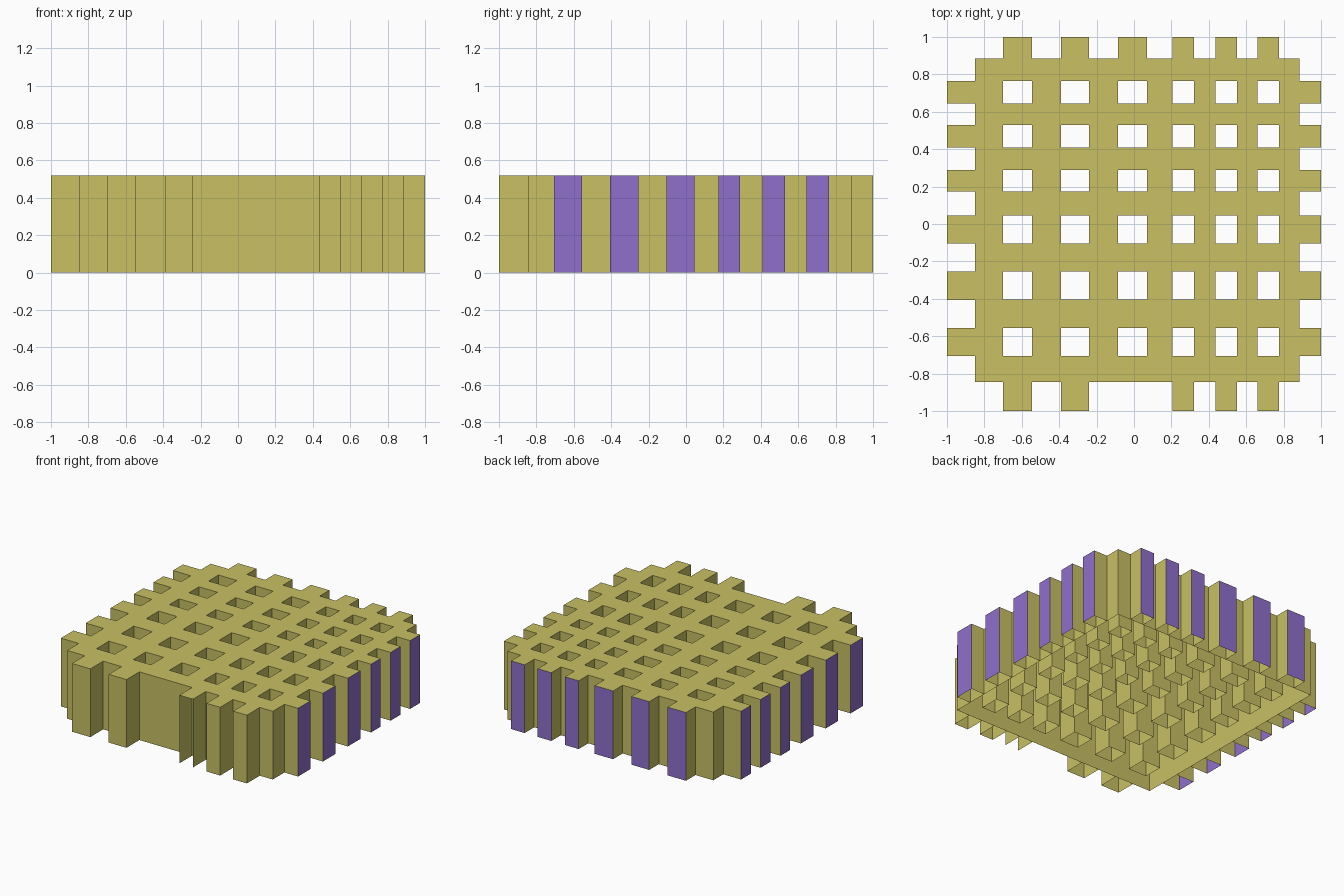
import bpy
import bmesh

HEIGHT = 0.52
X0, X1, Y0, Y1 = -0.85, 0.885, -0.845, 0.885
X_SLOTS = [(-0.70, -0.545), (-0.39, -0.24), (-0.085, 0.07),
           (0.205, 0.32), (0.435, 0.55), (0.66, 0.775)]
Y_SLOTS = [(-0.705, -0.555), (-0.405, -0.255), (-0.105, 0.045),
           (0.175, 0.29), (0.41, 0.53), (0.645, 0.765)]

cube = bpy.data.objects.get("Cube")
if cube:
    bpy.data.objects.remove(cube, do_unlink=True)


def make_material(name, rgb):
    mat = bpy.data.materials.new(name)
    mat.use_nodes = True
    mat.diffuse_color = (*rgb, 1)
    mat.node_tree.nodes["Principled BSDF"].inputs["Base Color"].default_value = (*rgb, 1)
    return mat


OLIVE = make_material("olive_yellow", (0.578, 0.527, 0.127))
PURPLE = make_material("purple", (0.279, 0.162, 0.604))


def finish(name, bm, *materials):
    bmesh.ops.remove_doubles(bm, verts=bm.verts, dist=0.0001)
    mesh = bpy.data.meshes.new(name)
    bm.to_mesh(mesh)
    bm.free()
    for mat in materials:
        mesh.materials.append(mat)
    obj = bpy.data.objects.new(name, mesh)
    bpy.context.collection.objects.link(obj)


def plate(bm, xa, xb, ya, yb):
    """Flat rectangle at the top, facing up."""
    bm.faces.new([bm.verts.new((x, y, HEIGHT))
                  for x, y in ((xa, ya), (xb, ya), (xb, yb), (xa, yb))])


def wall(bm, a, b, material=0):
    """Upright sheet from a to b, facing the right-hand side of that path."""
    face = bm.faces.new([bm.verts.new(p) for p in (
        (*a, 0), (*b, 0), (*b, HEIGHT), (*a, HEIGHT))])
    face.material_index = material


def breaks(slots, low, high):
    edges = [low] + [e for slot in slots for e in slot] + [high]
    return list(zip(edges, edges[1:]))


# Top sheet: every grid cell except where two slots cross
bm = bmesh.new()
for i, (xa, xb) in enumerate(breaks(X_SLOTS, X0, X1)):
    for j, (ya, yb) in enumerate(breaks(Y_SLOTS, Y0, Y1)):
        if not (i % 2 and j % 2):
            plate(bm, xa, xb, ya, yb)
finish("top_lattice", bm, OLIVE)

# Outer walls of the open-bottomed body
bm = bmesh.new()
corners = [(X0, Y0), (X1, Y0), (X1, Y1), (X0, Y1)]
for a, b in zip(corners, corners[1:] + corners[:1]):
    wall(bm, a, b)
finish("body_walls", bm, OLIVE)

# Square shafts hanging below the holes
bm = bmesh.new()
for xa, xb in X_SLOTS:
    for ya, yb in Y_SLOTS:
        ring = [(xa, ya), (xa, yb), (xb, yb), (xb, ya)]
        for a, b in zip(ring, ring[1:] + ring[:1]):
            wall(bm, a, b)
finish("shafts", bm, OLIVE)


# Hollow tabs: top, two sides and an end cap, open below
def tabs(name, slots, along_x, inner, outer, cap_colour, uncapped=()):
    bm = bmesh.new()
    for slot in slots:
        depth = sorted((inner, outer))
        xa, xb, ya, yb = (*slot, *depth) if along_x else (*depth, *slot)
        plate(bm, xa, xb, ya, yb)
        ring = [(xa, ya), (xb, ya), (xb, yb), (xa, yb)]
        for a, b in zip(ring, ring[1:] + ring[:1]):
            across = 1 if along_x else 0
            flat = a[across] == b[across]
            if not flat:
                wall(bm, a, b)
            elif a[across] == outer and slot not in uncapped:
                wall(bm, a, b, 1)
    finish(name, bm, OLIVE, cap_colour)


front_slots = X_SLOTS[:2] + X_SLOTS[3:]
tabs("front_tabs", front_slots, True, Y0, -1, OLIVE, uncapped=[X_SLOTS[3]])
tabs("back_tabs", X_SLOTS, True, Y1, 1, PURPLE)
tabs("right_tabs", Y_SLOTS, False, X0, -1, PURPLE)
tabs("left_tabs", Y_SLOTS, False, X1, 1, PURPLE)
